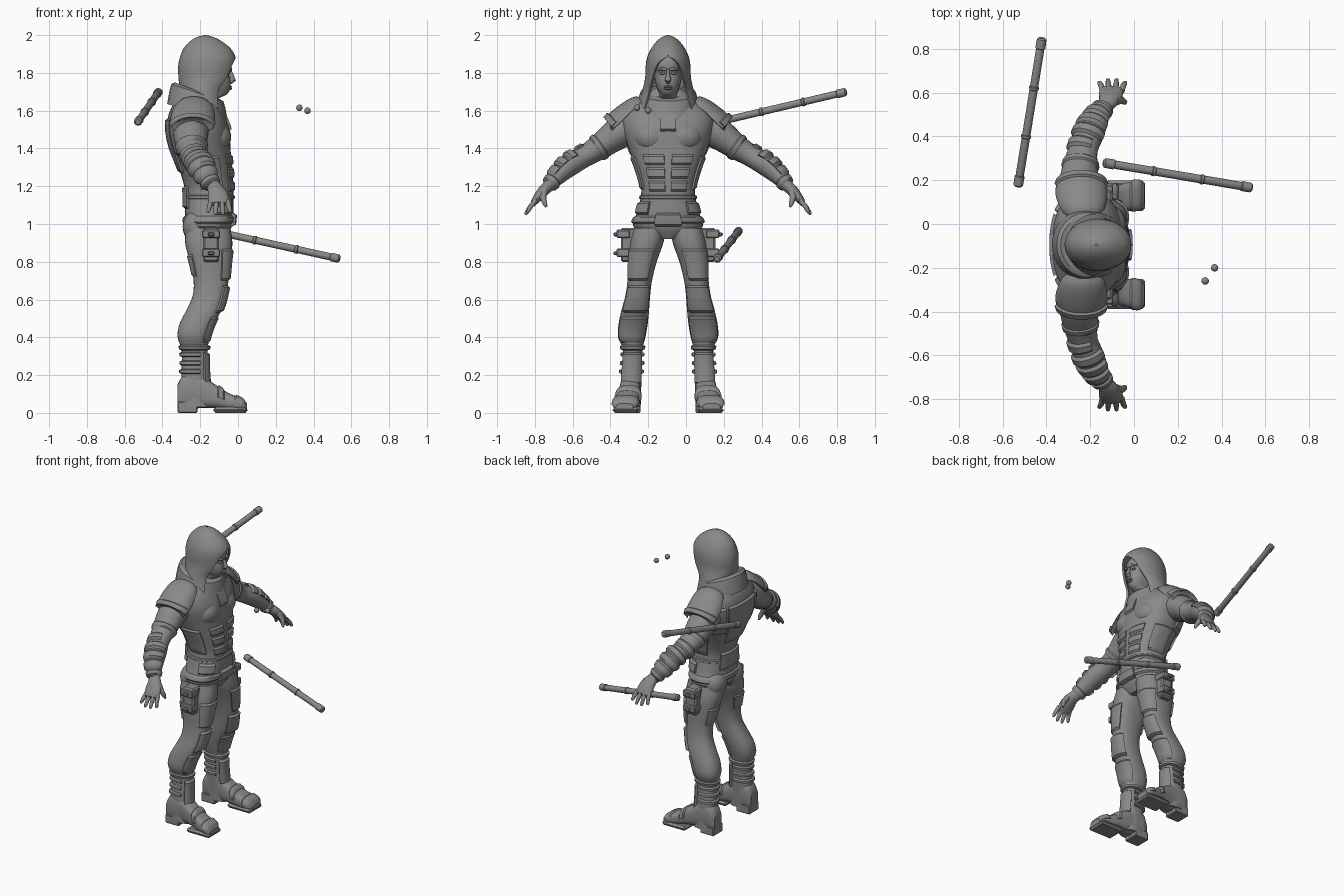
import bpy, bmesh
from math import sin, cos, radians, copysign
from mathutils import Vector, Matrix

if "Cube" in bpy.data.objects:
    bpy.data.objects.remove(bpy.data.objects["Cube"])

MID = -0.095  # the figure faces +x; its mirror plane is y = MID

grey = bpy.data.materials.new("plain_grey")
grey.use_nodes = True
grey.diffuse_color = (0.25, 0.25, 0.25, 1)
grey.node_tree.nodes["Principled BSDF"].inputs["Base Color"].default_value = (0.25, 0.25, 0.25, 1)


def finish(name, bm, angle=38):
    bmesh.ops.recalc_face_normals(bm, faces=bm.faces)
    mesh = bpy.data.meshes.new(name)
    bm.to_mesh(mesh)
    bm.free()
    mesh.materials.append(grey)
    mesh.shade_smooth()
    mesh.set_sharp_from_angle(angle=radians(angle))
    obj = bpy.data.objects.new(name, mesh)
    bpy.context.collection.objects.link(obj)


def place(p, s):
    return Vector((p[0], MID + s * p[1], p[2]))


def loft(name, rings, s=1):
    """Skin closed rings and cap both ends."""
    bm = bmesh.new()
    rows = [[bm.verts.new(place(p, s)) for p in ring] for ring in rings]
    n = len(rows[0])
    for a, b in zip(rows, rows[1:]):
        for i in range(n):
            j = (i + 1) % n
            bm.faces.new((a[i], a[j], b[j], b[i]))
    bm.faces.new(rows[0])
    bm.faces.new(rows[-1])
    finish(name, bm)


def sample(table, k):
    """Smooth interpolation of the table rows by their first column."""
    k = min(max(k, table[0][0]), table[-1][0])
    i = max(j for j in range(len(table) - 1) if table[j][0] <= k)
    a, b = table[i], table[i + 1]
    p, q = table[max(i - 1, 0)], table[min(i + 2, len(table) - 1)]
    h = b[0] - a[0]
    t = (k - a[0]) / h
    out = []
    for c in range(1, len(a)):
        m0 = (b[c] - p[c]) / (b[0] - p[0]) * h
        m1 = (q[c] - a[c]) / (q[0] - a[0]) * h
        d = b[c] - a[c]
        out.append(a[c] + t * m0 + t * t * (3 * d - 2 * m0 - m1) + t ** 3 * (m0 + m1 - 2 * d))
    return out


def oval(lo1, hi1, lo2, hi2, a, grow, power=0.85):
    c, d = cos(radians(a)), sin(radians(a))
    u = (lo1 + hi1) / 2 + ((hi1 - lo1) / 2 + grow) * copysign(abs(c) ** power, c)
    v = (lo2 + hi2) / 2 + ((hi2 - lo2) / 2 + grow) * copysign(abs(d) ** power, d)
    return u, v


def upright(table):  # rows: z, back, front, inner, outer
    def point(k, a, grow):
        return Vector((*oval(*sample(table, k), a, grow), k))
    return point


def lengthwise(table):  # rows: x, inner, outer, bottom, top
    def point(k, a, grow):
        return Vector((k, *oval(*sample(table, k), a, grow, 0.7)))
    return point


def sideways(table):  # rows: offset, x, z, radius along x, radius across
    def centre(k):
        x, z, r, w = sample(table, k)
        return Vector((x, k, z)), r, w

    def point(k, a, grow):
        c, r, w = centre(k)
        t = centre(k + 0.01)[0] - centre(k - 0.01)[0]
        v = Vector((1, 0, 0)).cross(t).normalized()
        u = t.cross(v).normalized()
        return c + u * copysign(r + grow, u.x) * cos(radians(a)) + v * (w + grow) * sin(radians(a))
    return point


def limb(name, point, k0, k1, s=1, steps=30, seg=32, grow=0):
    loft(name, [[point(k0 + (k1 - k0) * i / steps, 360 * j / seg, grow) for j in range(seg)]
                for i in range(steps + 1)], s)


def patch(name, point, k0, k1, a0=0, a1=360, grow=0.012, s=1, steps=5, seg=14):
    """Raised plate with chamfered ends, following the surface below it."""
    rings, e = [], min(0.012, (k1 - k0) / 4)
    spans = [k0] + [k0 + e + (k1 - k0 - 2 * e) * i / steps for i in range(steps + 1)] + [k1]
    for k in spans:
        g = -0.002 if k in (k0, k1) else grow
        if a1 - a0 == 360:
            rings.append([point(k, a0 + 15 * j, g) for j in range(24)])
        else:
            arc = [a0 + (a1 - a0) * j / seg for j in range(seg + 1)]
            rings.append([point(k, a, g) for a in arc] + [point(k, a, -0.01) for a in reversed(arc)])
    loft(name, rings, s)


def blob(name, loc, radii, s=1):
    bm = bmesh.new()
    bmesh.ops.create_uvsphere(bm, u_segments=20, v_segments=12, radius=1,
                              matrix=Matrix.LocRotScale(place(loc, s), None, Vector(radii)))
    finish(name, bm)


def box(name, lo, hi, s=1, bevel=0.006):
    lo, hi = Vector(lo), Vector(hi)
    bm = bmesh.new()
    bmesh.ops.create_cube(bm, size=1, matrix=Matrix.LocRotScale(place((lo + hi) / 2, s), None, hi - lo))
    bmesh.ops.bevel(bm, geom=bm.edges[:], offset=bevel, segments=1, affect='EDGES')
    finish(name, bm, 25)


def tube(name, pts, radii, s=1, seg=12):
    """Round rod along a path given as (x, offset, z) points."""
    pts, rings = [Vector(p) for p in pts], []
    for i, (p, r) in enumerate(zip(pts, radii)):
        t = (pts[min(i + 1, len(pts) - 1)] - pts[max(i - 1, 0)]).normalized()
        u = t.orthogonal().normalized() if abs(t.x) > 0.9 else Vector((1, 0, 0)) - t * t.x
        u.normalize()
        v = t.cross(u)
        rings.append([p + r * (u * cos(radians(360 * j / seg)) + v * sin(radians(360 * j / seg)))
                      for j in range(seg)])
    loft(name, rings, s)


# Torso with waist, chest and shoulder slope
torso = upright([(z, b, f, -w, w) for z, b, f, w in (
    (.92, -.23, -.07, .06), (.98, -.28, -.035, .18), (1.06, -.28, -.025, .165), (1.14, -.28, -.025, .145),
    (1.2, -.285, -.025, .143), (1.3, -.315, -.03, .172), (1.4, -.355, -.04, .21), (1.5, -.375, -.045, .24),
    (1.57, -.37, -.07, .24), (1.63, -.345, -.1, .19), (1.68, -.31, -.13, .12), (1.72, -.27, -.14, .07))])
limb("torso", torso, .92, 1.72, steps=36)
patch("belt", torso, 1.0, 1.045, grow=.01)
patch("waist_band", torso, 1.13, 1.155, grow=.008)
patch("belt_buckle", torso, .985, 1.06, -17, 17, .02)
patch("back_plate", torso, 1.27, 1.56, 150, 210, .012)
patch("lower_back_plate", torso, 1.08, 1.2, 145, 215, .014)
patch("collar_clasp", torso, 1.49, 1.6, -7, 7, .012)

# Hood: open at the face, closed over the crown
HOOD = [(1.61, -.34, -.05, .16, 52), (1.7, -.31, -.065, .138, 47), (1.77, -.315, -.025, .122, 43),
        (1.83, -.317, -.012, .119, 33), (1.865, -.312, -.01, .115, 20), (1.89, -.305, -.015, .108, 0),
        (1.93, -.288, -.04, .089, 0), (1.97, -.25, -.09, .058, 0), (1.99, -.217, -.13, .032, 0),
        (2.0, -.18, -.165, .006, 0)]
rings = []
for i in range(41):
    z = 1.61 + .39 * i / 40
    b, f, w, gap = sample(HOOD, z)
    gap, thin = max(gap, 0), min(.013, w / 3)
    arc = [gap + (360 - 2 * gap) * j / 36 for j in range(37)]
    rings.append([Vector((*oval(b, f, -w, w, a, 0, 1), z)) for a in arc] +
                 [Vector((*oval(b, f, -w, w, a, -thin, 1), z)) for a in reversed(arc)])
loft("hood", rings)

# Sloping collar around the hood's foot
loft("collar", [[Vector((-.215 + (.13 + g) * cos(radians(15 * j)), (.14 + g) * sin(radians(15 * j)),
                         z - .045 * cos(radians(15 * j)))) for j in range(24)]
                for z, g in ((1.59, .03), (1.66, .018), (1.695, .008), (1.705, -.01))])

# Head and face
head = upright([(z, b, f, -w, w) for z, b, f, w in (
    (1.58, -.25, -.12, .06), (1.66, -.25, -.11, .056), (1.685, -.25, -.06, .045), (1.72, -.25, -.042, .06),
    (1.76, -.26, -.04, .07), (1.795, -.27, -.048, .073), (1.83, -.27, -.035, .075), (1.88, -.26, -.05, .07),
    (1.92, -.22, -.1, .04))])
limb("head", head, 1.58, 1.92)
tube("nose", [(-.043, 0, 1.815), (-.033, 0, 1.785), (-.028, 0, 1.762), (-.042, 0, 1.748)],
     (.007, .011, .017, .01))
for z in (1.716, 1.727):
    blob("lip", (-.043, 0, z), (.012, .024, .006))
for s, side in ((1, "left"), (-1, "right")):
    blob(side + "_eye", (-.052, .029, 1.797), (.01, .014, .007), s)
    tube(side + "_brow", [(-.038, .008, 1.815), (-.038, .03, 1.822), (-.055, .052, 1.815)],
         (.007, .008, .005), s)

leg = upright([
    (.03, -.31, -.14, .145, .255), (.2, -.3, -.16, .14, .248), (.34, -.3, -.16, .135, .24),
    (.4, -.32, -.15, .12, .265), (.47, -.31, -.125, .108, .262), (.55, -.27, -.085, .1, .245),
    (.62, -.24, -.065, .095, .226), (.7, -.235, -.05, .085, .215), (.8, -.255, -.04, .06, .213),
    (.9, -.28, -.03, .025, .205), (.98, -.275, -.04, .01, .185)])
boot = lengthwise([
    (-.32, .16, .24, .03, .15), (-.29, .145, .252, .02, .2), (-.2, .145, .255, .025, .2),
    (-.12, .148, .265, .025, .15), (-.05, .155, .28, .015, .105), (.02, .163, .292, .012, .075),
    (.048, .185, .275, .012, .05)])
arm = sideways([
    (.16, -.24, 1.52, .09, .085), (.27, -.25, 1.475, .092, .083), (.36, -.245, 1.41, .08, .068),
    (.44, -.23, 1.36, .066, .058), (.52, -.2, 1.313, .068, .06), (.59, -.165, 1.25, .054, .047),
    (.64, -.13, 1.195, .037, .032)])
pad = sideways([
    (.13, -.235, 1.635, .07, .04), (.175, -.235, 1.605, .095, .055), (.24, -.24, 1.54, .108, .07),
    (.295, -.24, 1.49, .095, .066)])
palm = sideways([
    (.625, -.135, 1.21, .034, .03), (.66, -.115, 1.175, .046, .03), (.69, -.105, 1.14, .055, .024),
    (.718, -.1, 1.105, .05, .015)])

for s, side in ((1, "left_"), (-1, "right_")):
    # Chest and hip muscle, stomach plates
    blob(side + "pectoral", (-.11, .088, 1.46), (.074, .092, .078), s)
    blob(side + "buttock", (-.225, .09, .985), (.068, .085, .085), s)
    for z in (1.17, 1.24, 1.31):
        patch(side + "stomach_plate", torso, z, z + .06, 4, 38, .009, s)
    patch(side + "flank_plate", torso, 1.18, 1.36, 62, 105, .01, s)
    patch(side + "shoulder_blade_plate", torso, 1.36, 1.56, 108, 145, .014, s)
    patch(side + "hip_plate", torso, 1.05, 1.12, 35, 80, .014, s)

    # Leg with guards and straps
    limb(side + "leg", leg, .03, .98, s, 40)
    patch(side + "thigh_guard", leg, .7, .87, -30, 60, .01, s)
    patch(side + "thigh_back_plate", leg, .72, .84, 140, 215, .008, s)
    patch(side + "knee_pad", leg, .53, .675, -48, 48, .014, s)
    patch(side + "shin_guard", leg, .37, .51, -55, 55, .009, s)
    patch(side + "boot_cuff", leg, .33, .36, grow=.013, s=s)
    for z in (.205, .25, .295):
        patch(side + "boot_strap", leg, z, z + .028, 70, 290, .013, s)
    patch(side + "boot_front", leg, .15, .32, -50, 50, .014, s)

    # Thigh pouch with two flaps
    box(side + "thigh_pouch", (-.185, .17, .8), (-.1, .25, .98), s, .01)
    for z in (.825, .925):
        box(side + "pouch_flap", (-.19, .2, z), (-.095, .272, z + .045), s)
        box(side + "pouch_buckle", (-.16, .25, z + .01), (-.125, .29, z + .03), s)

    # Boot
    limb(side + "boot", boot, -.32, .048, s)
    patch(side + "toe_cap", boot, -.02, .045, 0, 180, .007, s)
    patch(side + "instep_strap", boot, -.11, -.07, 0, 180, .01, s)
    box(side + "boot_heel", (-.32, .145, 0), (-.215, .25, .06), s)
    box(side + "boot_sole", (-.13, .155, 0), (.05, .293, .03), s, .012)

    # Arm, shoulder pad and forearm guard
    limb(side + "arm", arm, .16, .64, s)
    patch(side + "shoulder_pad", pad, .13, .295, 5, 175, .012, s, 8)
    patch(side + "shoulder_pad_rim", pad, .25, .3, 15, 165, .022, s)
    patch(side + "upper_arm_band", arm, .35, .385, grow=.007, s=s)
    patch(side + "elbow_guard", arm, .42, .47, 60, 230, .012, s)
    for k in (.48, .525, .565):
        patch(side + "forearm_plate", arm, k, k + .042, 20, 200, .012, s)
    patch(side + "wrist_cuff", arm, .607, .632, grow=.008, s=s)

    # Hand
    limb(side + "palm", palm, .625, .718, s, 10, 20)
    for i in range(4):
        x, reach = -.143 + .029 * i, .012 * (i in (1, 2))
        tip = x + (x + .1) * .35
        tube(side + "finger", [(x, .7, 1.125), ((x + tip) / 2, .728, 1.093), (tip, .74 + reach, 1.068 - reach),
                               (tip, .743 + reach, 1.06 - reach)], (.013, .013, .01, .005), s)
    tube(side + "thumb", [(-.085, .655, 1.18), (-.058, .662, 1.14), (-.043, .652, 1.108), (-.04, .645, 1.09)],
         (.02, .017, .013, .006), s)

# Two jointed staffs floating beside the figure
STEPS = ((0, .014), (.01, .022), (.07, .023), (.075, .018), (.08, .019), (.325, .019), (.33, .023),
         (.345, .023), (.35, .019))
PROFILE = STEPS + tuple((1 - t, r) for t, r in reversed(STEPS))
for name, a, b in (("back_staff", (-.53, .17, 1.54), (-.42, .85, 1.7)),
                   ("side_staff", (-.14, .28, .965), (.54, .165, .815))):
    a, b = (Vector(p) - Vector((0, MID, 0)) for p in (a, b))
    tube(name, [a.lerp(b, t) for t, r in PROFILE], [r for t, r in PROFILE], seg=16)

# Two small floating balls
for x, y, z in ((.325, -.26, 1.615), (.368, -.2, 1.6)):
    blob("ball", (x, y - MID, z), (.017, .017, .017))
